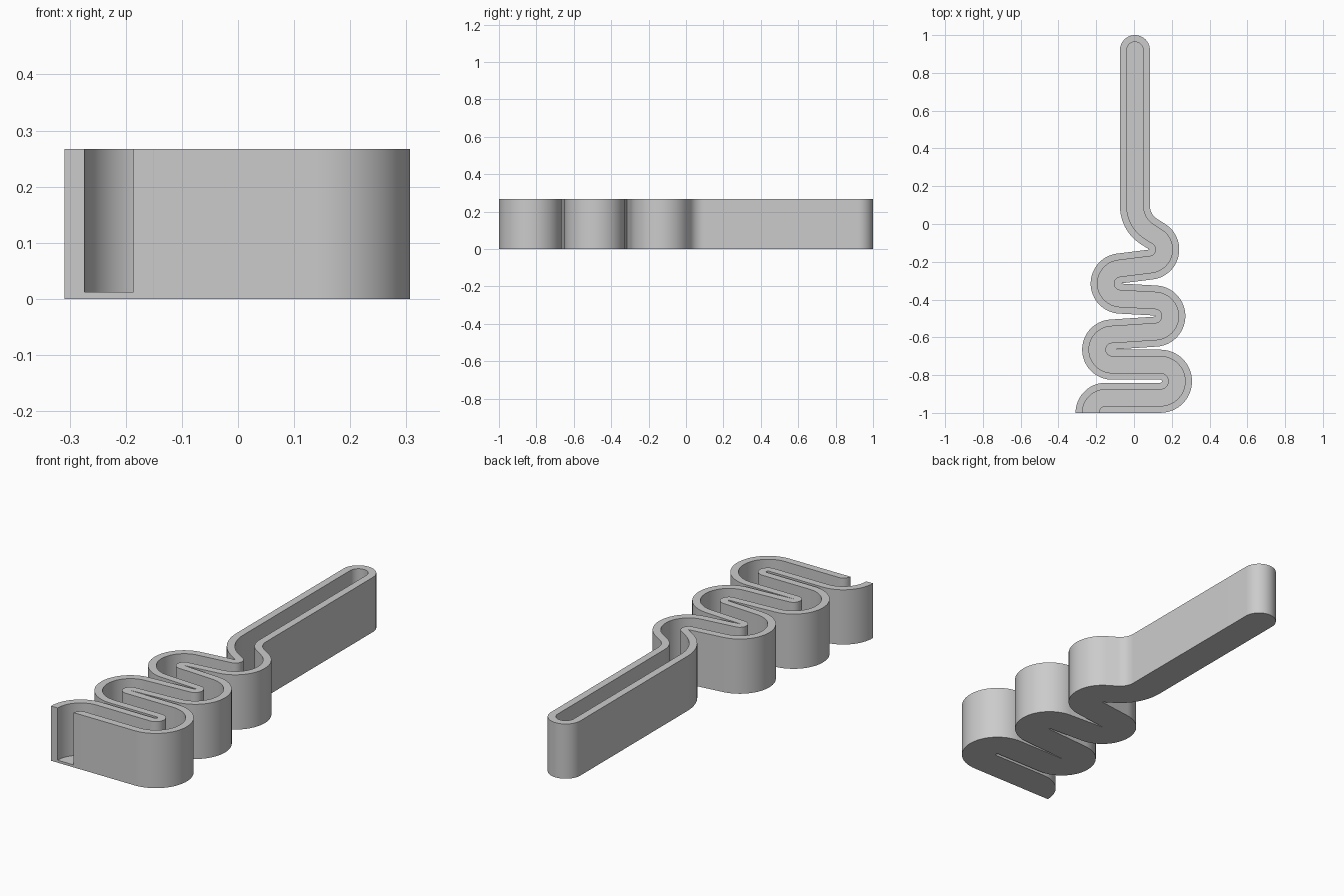
import bpy, bmesh, math
from mathutils import Vector

cube = bpy.data.objects.get("Cube")
if cube:
    bpy.data.objects.remove(cube, do_unlink=True)

HEIGHT, FLOOR = 0.267, 0.012
OUTER, INNER = 0.0795, 0.0435          # half widths of trough and channel
START = Vector((0.005, 0.9205))
DOWN = -math.pi / 2

# Bends the centreline wraps around: x, y, radius (turning left, right, left ...)
BENDS = [
    (0.165, 0.095, 0.16),
    (0.08, -0.135, 0.08),
    (-0.07, -0.315, 0.08),
    (0.11, -0.4875, 0.0825),
    (-0.115, -0.665, 0.08),
    (0.14, -0.8325, 0.0875),
    (-0.15, -1.0, 0.08),
]


def left_of(heading):
    return Vector((-math.sin(heading), math.cos(heading)))


def centreline():
    """Stations (point, heading) along arcs joined by their crossing tangents."""
    stations = [(START, DOWN)]
    heading, turn = DOWN, 1
    for i, (x, y, r) in enumerate(BENDS):
        centre = Vector((x, y))
        leave = DOWN
        if i + 1 < len(BENDS):
            nx, ny, nr = BENDS[i + 1]
            gap = Vector((nx, ny)) - centre
            leave = math.atan2(gap.y, gap.x) + turn * math.asin((r + nr) / gap.length)
        sweep = (turn * (leave - heading)) % math.tau
        steps = max(4, math.ceil(sweep / math.radians(6)))
        for k in range(steps + 1):
            h = heading + turn * sweep * k / steps
            stations.append((centre - turn * r * left_of(h), h))
        heading, turn = leave, -turn
    return stations


def outline(stations, width, cap_points=24):
    """Up the left side, round the closed end, and back down the right side."""
    left = [p + width * left_of(h) for p, h in reversed(stations)]
    right = [p - width * left_of(h) for p, h in stations]
    cap = []
    for k in range(1, cap_points + 1):
        a = math.pi * k / (cap_points + 1)
        cap.append(START + width * Vector((math.cos(a), math.sin(a))))
    return left + cap + right


stations = centreline()
bm = bmesh.new()


def row(width, z):
    return [bm.verts.new((p.x, p.y, z)) for p in outline(stations, width)]


outer_low, outer_top = row(OUTER, 0), row(OUTER, HEIGHT)
inner_top, inner_low = row(INNER, HEIGHT), row(INNER, FLOOR)
n = len(outer_low)

# Outer wall, rim and inner wall
rows = [outer_low, outer_top, inner_top, inner_low]
for a, b in zip(rows, rows[1:]):
    for i in range(n - 1):
        bm.faces.new((a[i], a[i + 1], b[i + 1], b[i]))

# Underside and channel floor
for r in (outer_low, inner_low):
    for i in range(n // 2 - 1):
        bm.faces.new((r[i], r[i + 1], r[n - 2 - i], r[n - 1 - i]))

# Open mouth: the cut U-shaped section
bm.faces.new([r[0] for r in rows] + [r[-1] for r in reversed(rows)])
bmesh.ops.recalc_face_normals(bm, faces=bm.faces[:])

mesh = bpy.data.meshes.new("winding_trough")
bm.to_mesh(mesh)
bm.free()
trough = bpy.data.objects.new("winding_trough", mesh)
bpy.context.collection.objects.link(trough)

# Plain grey
grey = bpy.data.materials.new("plain_grey")
grey.use_nodes = True
colour = (0.6, 0.6, 0.6, 1)
grey.diffuse_color = colour
grey.node_tree.nodes["Principled BSDF"].inputs["Base Color"].default_value = colour
mesh.materials.append(grey)

bpy.ops.object.select_all(action='DESELECT')
trough.select_set(True)
bpy.context.view_layer.objects.active = trough
bpy.ops.object.shade_smooth_by_angle(angle=math.radians(30))
